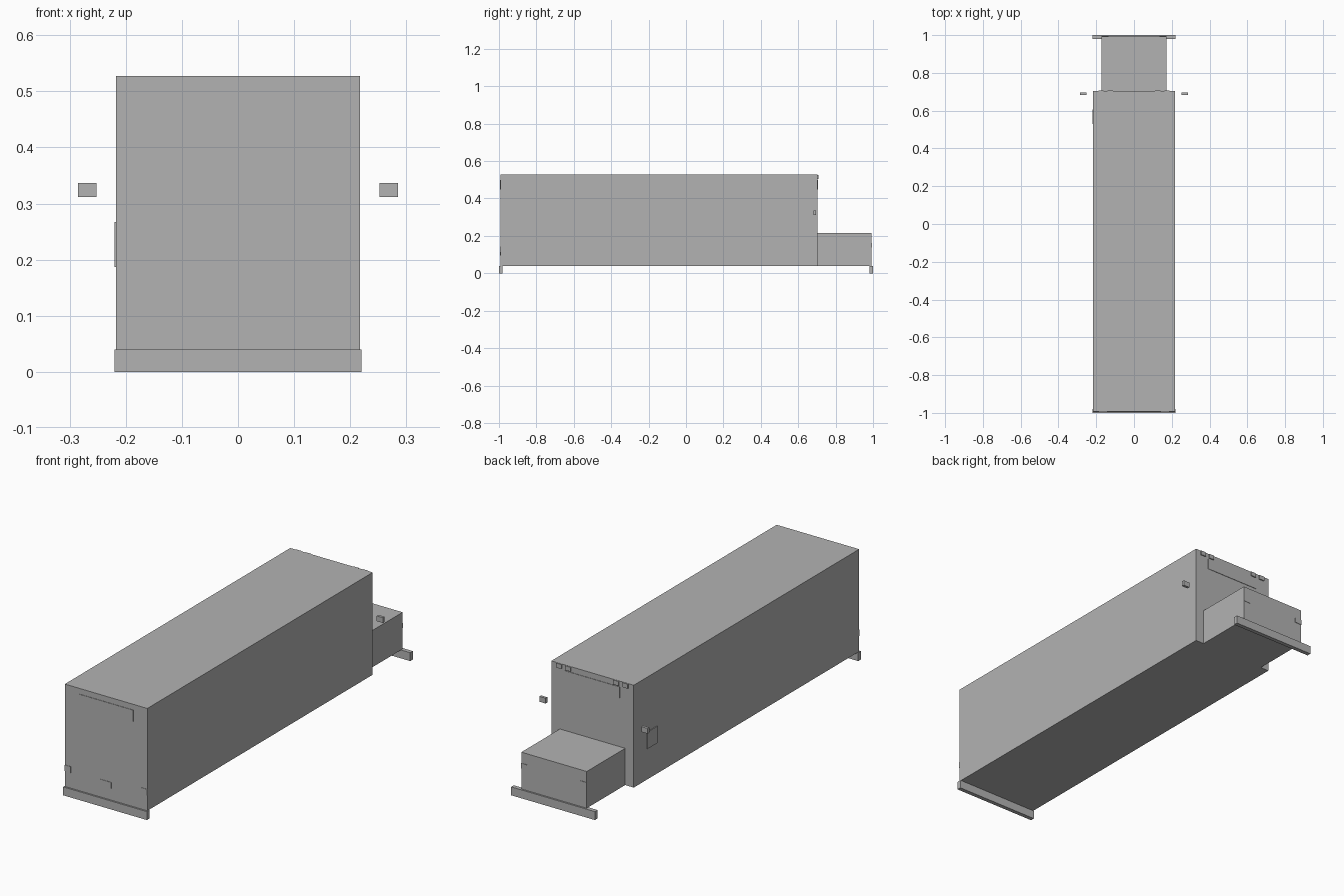
import bpy

if "Cube" in bpy.data.objects:
    bpy.data.objects.remove(bpy.data.objects["Cube"])

grey = bpy.data.materials.new("plain grey")
grey.diffuse_color = (0.45, 0.45, 0.45, 1)
grey.use_nodes = True
grey.node_tree.nodes["Principled BSDF"].inputs["Base Color"].default_value = grey.diffuse_color


def box(name, x, y, z):
    """Box between the given (low, high) limits on each axis."""
    limits = (x, y, z)
    bpy.ops.mesh.primitive_cube_add(size=1, location=[(a + b) / 2 for a, b in limits])
    ob = bpy.context.object
    ob.name = name
    ob.scale = [b - a for a, b in limits]
    bpy.ops.object.transform_apply(location=False, rotation=False, scale=True)
    ob.data.materials.append(grey)
    return ob


def pair(name, x, y, z):
    """The same box on both sides of the centre line."""
    box("right_" + name, x, y, z)
    box("left_" + name, (-x[1], -x[0]), y, z)


FRONT, BACK, NOSE = -0.992, 0.703, 0.992

# Main volumes
box("body", (-0.217, 0.217), (FRONT, BACK), (0.04, 0.527))
box("hood", (-0.172, 0.172), (BACK, NOSE), (0.04, 0.215))

# Bumpers at both ends
box("front_bumper", (-0.2205, 0.2205), (-1.0, -0.98), (0.0, 0.04))
box("back_bumper", (-0.2205, 0.2205), (0.98, 1.0), (0.0, 0.04))

# Window panes and number plate
box("front_window", (-0.144, 0.144), (FRONT - 0.002, FRONT + 0.002), (0.447, 0.50))
box("back_window", (-0.144, 0.144), (BACK - 0.002, BACK + 0.002), (0.447, 0.50))
box("number_plate", (-0.028, 0.028), (FRONT - 0.002, FRONT + 0.002), (0.096, 0.125))

# Lamps on the flat end, on the hood and under the roof edge
pair("end_lamp", (0.185, 0.217), (FRONT - 0.002, FRONT + 0.002), (0.114, 0.143))
pair("hood_lamp", (0.136, 0.1725), (NOSE - 0.004, NOSE + 0.002), (0.139, 0.163))
pair("outer_roof_lamp", (0.161, 0.189), (BACK - 0.002, BACK + 0.005), (0.505, 0.526))
pair("inner_roof_lamp", (0.112, 0.140), (BACK - 0.002, BACK + 0.005), (0.505, 0.526))

# Side mirrors and the folding sign on the left wall
pair("mirror", (0.252, 0.285), (0.683, 0.696), (0.312, 0.337))
box("side_sign", (-0.2205, -0.2165), (0.53, 0.605), (0.187, 0.267))
